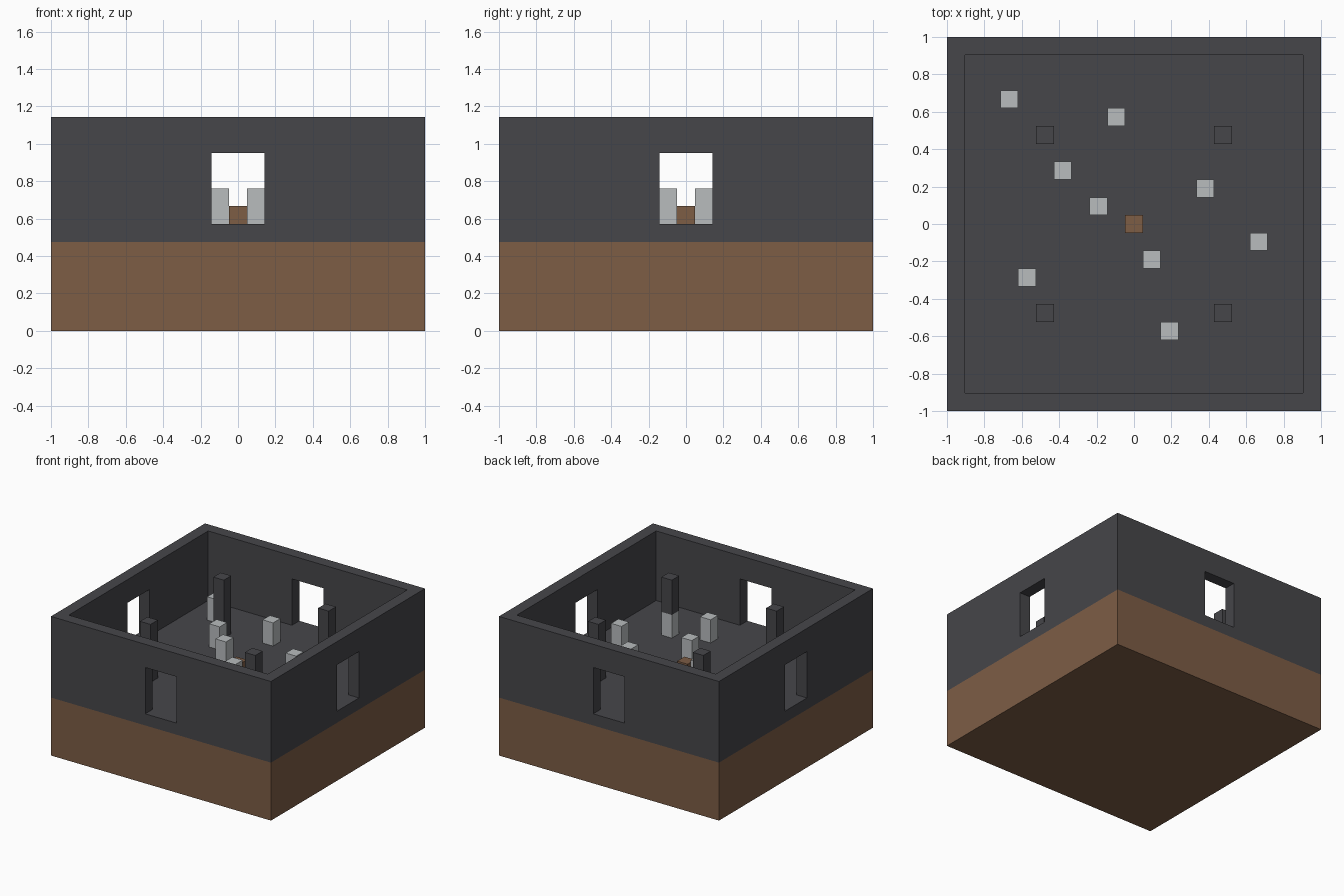
import bpy, bmesh
from mathutils import Vector
from itertools import product

if "Cube" in bpy.data.objects:
    bpy.data.objects.remove(bpy.data.objects["Cube"], do_unlink=True)

U = 2 / 21          # one building block
HALF = 10.5         # half the width, in blocks
FLOOR = 6           # top of the floor, in blocks


def material(name, color):
    m = bpy.data.materials.new(name)
    m.use_nodes = True
    m.diffuse_color = color
    m.node_tree.nodes["Principled BSDF"].inputs["Base Color"].default_value = color
    return m


stone = material("dark stone", (0.061, 0.061, 0.068, 1))
earth = material("brown earth", (0.205, 0.109, 0.060, 1))
pale = material("pale grey", (0.479, 0.503, 0.515, 1))


def finish(name, bm, mat):
    bmesh.ops.recalc_face_normals(bm, faces=bm.faces)
    mesh = bpy.data.meshes.new(name)
    bm.to_mesh(mesh)
    bm.free()
    mesh.materials.append(mat)
    ob = bpy.data.objects.new(name, mesh)
    bpy.context.collection.objects.link(ob)
    return ob


def box(name, x, y, width, z0, z1, mat):
    """Upright square box, measured in blocks."""
    bm = bmesh.new()
    bmesh.ops.create_cube(bm, size=1)
    for v in bm.verts:
        v.co = Vector((x + v.co.x * width, y + v.co.y * width,
                       z0 + (v.co.z + 0.5) * (z1 - z0))) * U
    return finish(name, bm, mat)


def shell(name, cuts, solid, mat):
    """Skin of all solid cells between the cut planes of each axis."""
    bm = bmesh.new()
    counts = [len(c) - 1 for c in cuts]

    def filled(cell):
        if any(i < 0 or i >= n for i, n in zip(cell, counts)):
            return False
        return solid(*[(c[i] + c[i + 1]) / 2 for i, c in zip(cell, cuts)])

    for cell in product(*map(range, counts)):
        if not filled(cell):
            continue
        for axis, side in product(range(3), (0, 1)):
            near = list(cell)
            near[axis] += 2 * side - 1
            if filled(near):
                continue
            a, b = [k for k in range(3) if k != axis]
            corners = []
            for da, db in ((0, 0), (1, 0), (1, 1), (0, 1)):
                p = list(cell)
                p[axis] += side
                p[a] += da
                p[b] += db
                corners.append(bm.verts.new([cuts[k][p[k]] * U for k in range(3)]))
            bm.faces.new(corners)
    bmesh.ops.remove_doubles(bm, verts=bm.verts, dist=0.001)
    return finish(name, bm, mat)


# Earth base
box("earth_base", 0, 0, 2 * HALF, 0, 5, earth)


# Floor and four walls, each wall with a central window
def wall_or_floor(x, y, z):
    if z < FLOOR:
        return True
    inside = max(abs(x), abs(y)) < HALF - 1
    window = min(abs(x), abs(y)) < 1.5 and z < 10
    return not inside and not window


across = [-HALF, 1 - HALF, -1.5, 1.5, HALF - 1, HALF]
shell("walls_and_floor", [across, across, [5, FLOOR, 10, 12]], wall_or_floor, stone)

# Pillars; one stands on a pale block
for x, y in product((-5, 5), repeat=2):
    foot = FLOOR + 2 if (x, y) == (5, -5) else FLOOR
    box("pillar", x, y, 1, foot, 11, stone)

# Pale blocks scattered on the floor
for x, y in [(-7, 7), (-1, 6), (-4, 3), (-2, 1), (4, 2),
             (7, -1), (1, -2), (-6, -3), (2, -6), (5, -5)]:
    box("pale_block", x, y, 1, FLOOR, FLOOR + 2, pale)

# Low earth block in the centre
box("centre_block", 0, 0, 1, FLOOR, FLOOR + 1, earth)
